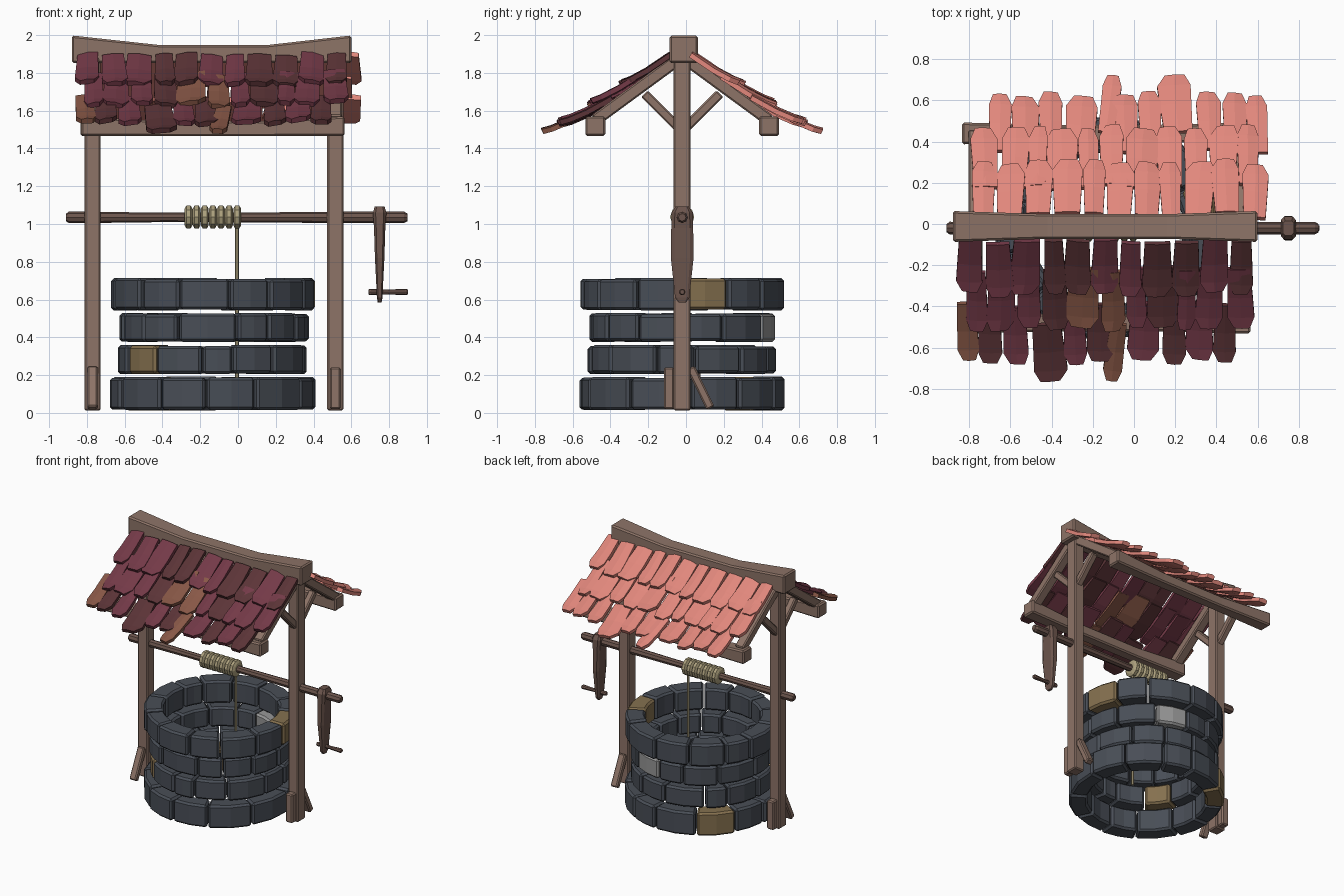
import bpy, bmesh, math, random
from mathutils import Vector, Matrix

if "Cube" in bpy.data.objects:
    bpy.data.objects.remove(bpy.data.objects["Cube"])

random.seed(4)
CX, CY = -0.13, -0.02          # centre of the well shaft


def mat(name, r, g, b):
    m = bpy.data.materials.new(name)
    m.diffuse_color = [(c / 255) ** 2.2 for c in (r, g, b)] + [1]
    m.use_nodes = True
    m.node_tree.nodes["Principled BSDF"].inputs["Base Color"].default_value = m.diffuse_color
    return m


WOOD = mat("wood", 140, 115, 103)
DARK = mat("dark_wood", 108, 86, 78)
ROPE = mat("rope", 172, 160, 125)
STONES = [mat("stone", 74, 79, 87), mat("tan_stone", 132, 112, 80), mat("pale_stone", 150, 150, 150)]
REDS = [mat("maroon", 115, 60, 73), mat("dark_maroon", 92, 55, 58), mat("brown_tile", 135, 88, 72)]
PINKS = [mat("pink_tile", 224, 134, 123)] * 3


def loft(bm, sections, slot=0):
    """Skin a run of equal-length point loops and cap both ends."""
    rings = [[bm.verts.new(p) for p in s] for s in sections]
    n = len(rings[0])
    faces = [bm.faces.new((a[i], a[(i + 1) % n], b[(i + 1) % n], b[i]))
             for a, b in zip(rings, rings[1:]) for i in range(n)]
    faces += [bm.faces.new(rings[0][::-1]), bm.faces.new(rings[-1])]
    for f in faces:
        f.material_index = slot


def finish(name, bm, mats, bevel=0):
    bmesh.ops.recalc_face_normals(bm, faces=bm.faces)
    me = bpy.data.meshes.new(name)
    bm.to_mesh(me)
    bm.free()
    for m in mats:
        me.materials.append(m)
    ob = bpy.data.objects.new(name, me)
    bpy.context.collection.objects.link(ob)
    if bevel:
        b = ob.modifiers.new("bevel", "BEVEL")
        b.width, b.segments, b.limit_method = bevel, 1, "ANGLE"
    return ob


def bar(name, a, b, wx, wd, m=WOOD, taper=1.0):
    """Straight timber in the yz plane from a to b: wx wide in x, wd deep."""
    a, b = Vector(a), Vector(b)
    side, up = Vector((wx / 2, 0, 0)), (b - a).normalized().cross(Vector((1, 0, 0))) * wd / 2
    bm = bmesh.new()
    loft(bm, [[p + (side * i + up * j) * k for i, j in ((-1, -1), (1, -1), (1, 1), (-1, 1))]
              for p, k in ((a, 1), (b, taper))])
    return finish(name, bm, [m], 0.008)


def sagged_beam(name, xs, y, rows):
    """Beam along x; rows hold (centre z, half depth, half height)."""
    bm = bmesh.new()
    loft(bm, [[(x, y + i * hy, z + j * hz) for i, j in ((-1, -1), (1, -1), (1, 1), (-1, 1))]
              for x, (z, hy, hz) in zip(xs, rows)])
    return finish(name, bm, [WOOD], 0.01)


def turned(name, points, y, z, sides, m):
    """Round rod along x from (x, radius) pairs."""
    bm = bmesh.new()
    loft(bm, [[(x, y + r * math.cos(t * math.tau / sides), z + r * math.sin(t * math.tau / sides))
               for t in range(sides)] for x, r in points])
    return finish(name, bm, [m])


# Stone courses: z range, outer radius, stone count, accent angle, accent slot
for k, (z0, z1, r, n, accent, slot) in enumerate([
        (0.012, 0.193, 0.545, 12, 135, 1), (0.205, 0.362, 0.5, 13, 218, 1),
        (0.375, 0.53, 0.5, 13, 72, 2), (0.542, 0.715, 0.535, 13, 13, 1)]):
    bm = bmesh.new()
    step = math.tau / n
    cuts = [math.radians(accent) + (i - 0.5) * step + (random.uniform(-0.2, 0.2) * step if i > 1 else 0)
            for i in range(n)]
    cuts.append(cuts[0] + math.tau)
    for i in range(n):
        a, b = cuts[i] + 0.009, cuts[i + 1] - 0.009
        ro = r + random.uniform(-0.008, 0.008)
        top, low = z1 - random.uniform(0, 0.01), z0 + random.uniform(0, 0.006)
        secs = []
        for s in range(3):
            t = a + (b - a) * s / 2
            secs.append([(CX + q * math.cos(t), CY + q * math.sin(t), z)
                         for q, z in ((r - 0.13, low), (ro, low), (ro, top), (r - 0.13, top))])
        loft(bm, secs, slot if i == 0 else 0)
    finish(f"stone_course_{k + 1}", bm, STONES, 0.014)

# Post frames with roof rafters, braces and foot props
for side, x, s in (("left", -0.77, -1), ("right", 0.515, 1)):
    bar(f"{side}_post", (x, CY, 0.012), (x, CY, 1.88), 0.085, 0.09)
    for end, d in (("front", -1), ("back", 1)):
        bar(f"{side}_{end}_rafter", (x, CY + d * 0.03, 1.865), (x, CY + d * 0.46, 1.55), 0.07, 0.065)
        bar(f"{side}_{end}_brace", (x, CY + d * 0.02, 1.51), (x, CY + d * 0.2, 1.69), 0.05, 0.05)
    bar(f"{side}_foot_block", (x, CY - s * 0.07, 0.02), (x, CY - s * 0.07, 0.24), 0.058, 0.055)
    bar(f"{side}_foot_prop", (x, CY + s * 0.15, 0.025), (x, CY + s * 0.045, 0.24), 0.055, 0.045)

# Ridge and eave beams, thinner and lower in the middle
sagged_beam("ridge_beam", (-0.88, -0.42, 0.16, 0.6), -0.012,
            ((1.925, 0.075, 0.073), (1.9, 0.06, 0.048), (1.9, 0.06, 0.048), (1.925, 0.075, 0.073)))
for end, d, off in (("front", -1, 0), ("back", 1, -0.005)):
    sagged_beam(f"{end}_eave_beam", (-0.83 + off, -0.4, 0.13, 0.565 + off), CY + d * 0.46,
                ((1.518, 0.053, 0.052), (1.505, 0.042, 0.04), (1.505, 0.042, 0.04), (1.518, 0.053, 0.052)))

# Roof shingles: the back slope is the front one turned half round
ROWS = [(-0.86, 0.58, 0.05, 1.885, 0.3, 1.73), (-0.82, 0.575, 0.19, 1.785, 0.47, 1.62),
        (-0.87, 0.5, 0.36, 1.66, 0.63, 1.525)]
TURN = Matrix.Translation((-0.105, CY, 0)) @ Matrix.Rotation(math.pi, 4, "Z") @ Matrix.Translation((0.105, -CY, 0))
for end, palette in (("front", REDS), ("back", PINKS)):
    random.seed(11)
    for k, (x0, x1, d0, z0, d1, z1) in enumerate(ROWS):
        bm = bmesh.new()
        n = 11
        cuts = [x0 + (x1 - x0) * (i + (random.uniform(-0.2, 0.2) if 0 < i < n else 0)) / n for i in range(n + 1)]
        for i in range(n):
            w, xc = cuts[i + 1] - cuts[i] - 0.004, (cuts[i] + cuts[i + 1]) / 2
            slip = random.uniform(-0.015, 0.02)
            spin = random.uniform(-0.05, 0.05)
            if k == 2 and i in (3, 6):             # slipped shingles
                slip, spin, w = 0.11, (0.09 if i == 3 else -0.12), (0.16 if i == 3 else 0.09)
            slope = Vector((0, d0 - d1, z1 - z0))
            length = slope.length
            v = slope.normalized()
            nrm = Vector((1, 0, 0)).cross(-v)
            if nrm.z < 0:
                nrm.negate()
            rot = Matrix.Rotation(spin, 3, nrm)
            u, v = rot @ Vector((1, 0, 0)), rot @ v
            sag = 0.015 * (1 - abs(xc - CX) / 0.72)
            base = Vector((xc, CY - d0, z0 - sag + random.uniform(-0.004, 0.01))) + v * slip
            tilt, skew = random.uniform(-0.07, 0.07), random.uniform(-0.06, 0.06)
            secs = []
            for f, h, lift in ((0, 0.43, 0), (0.5, 0.48, -0.006), (0.83, 0.51, 0.0), (1, 0.3, 0.01)):
                c = base + v * length * f + nrm * lift
                secs.append([c + u * (q * h + (skew if f == 1 else 0)) * w
                             + nrm * (q * tilt * w + t + (0.006 if q == 0 and t else 0))
                             for q, t in ((-1, 0), (1, 0), (1, 0.026), (0, 0.026), (-1, 0.026))])
            loft(bm, secs, random.choices((0, 1, 2), (6, 3, 1))[0])
        if end == "back":
            bm.transform(TURN)
        finish(f"{end}_shingle_row_{k + 1}", bm, palette)

# Windlass axle
turned("axle", [(-0.91, 0.02), (-0.895, 0.031), (-0.8, 0.03), (-0.4, 0.025), (0.1, 0.026), (0.5, 0.03),
                (0.88, 0.03), (0.897, 0.02)], CY, 1.035, 8, DARK)

# Rope coil and hanging rope
for i in range(7):
    x = -0.262 + i * 0.043
    turned(f"rope_coil_{i + 1}", [(x - 0.021, 0.045), (x - 0.011, 0.064), (x + 0.011, 0.064), (x + 0.021, 0.045)],
           CY, 1.037, 10, ROPE)
bm = bmesh.new()
loft(bm, [[(-0.005 + 0.011 * math.cos(t * math.tau / 6), CY + 0.011 * math.sin(t * math.tau / 6), z)
           for t in range(6)] for z in (0.1, 1.0)])
finish("hanging_rope", bm, [ROPE])

# Crank arm: tapered board with rounded top, and its handle
bm = bmesh.new()
loft(bm, [[(0.75 + i * hx, CY + j * hy, z) for i, j in ((-1, -0.7), (-0.6, -1), (0.6, -1), (1, -0.7),
                                                       (1, 0.7), (0.6, 1), (-0.6, 1), (-1, 0.7))]
          for z, hx, hy in ((0.585, 0.01, 0.02), (0.61, 0.015, 0.038), (0.66, 0.017, 0.043), (0.82, 0.025, 0.06),
                            (0.98, 0.03, 0.058), (1.06, 0.036, 0.056), (1.092, 0.026, 0.035))])
finish("crank_arm", bm, [DARK])
turned("crank_handle", [(0.69, 0.013), (0.70, 0.017), (0.8, 0.013), (0.89, 0.017), (0.9, 0.012)], CY, 0.64, 8, DARK)
